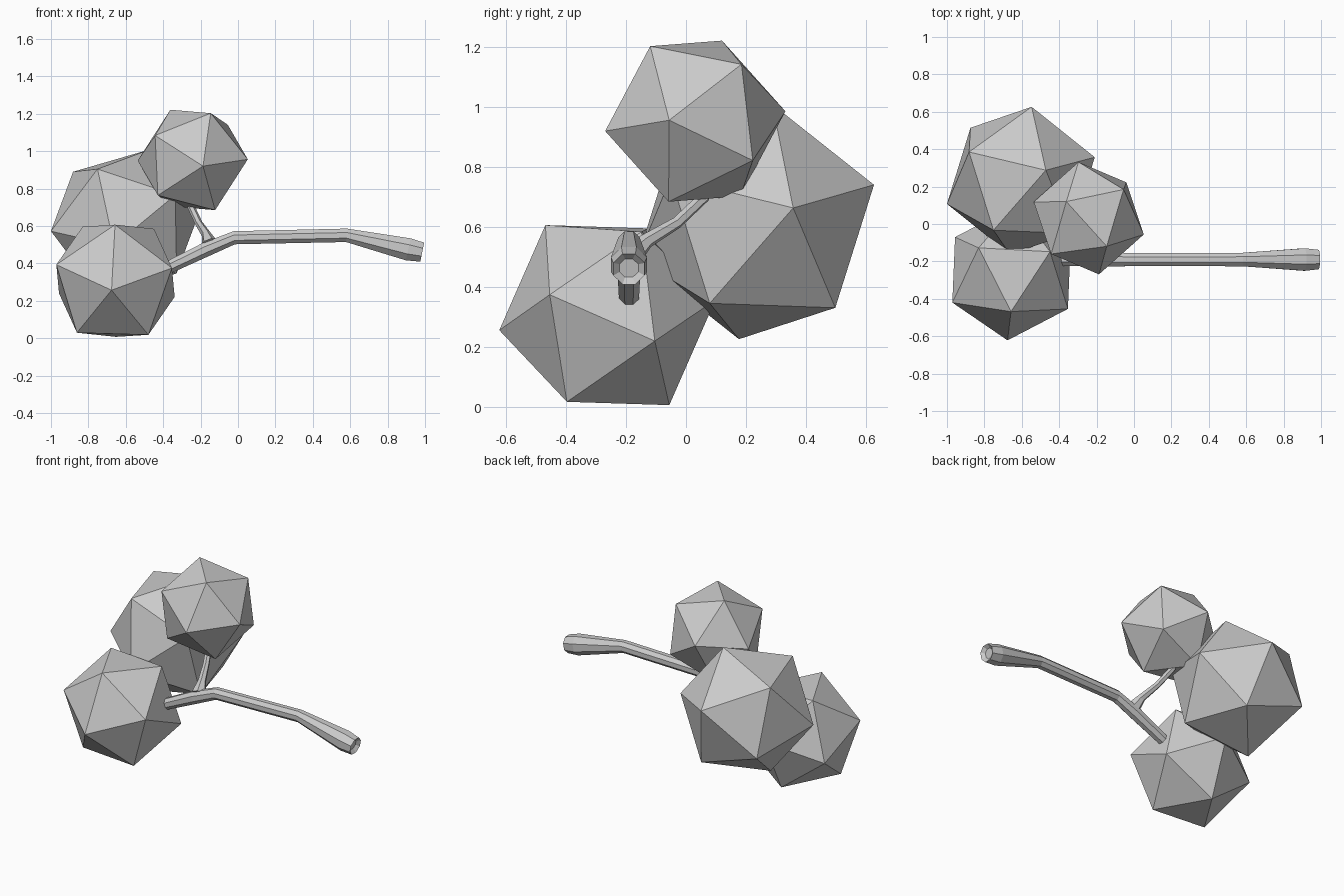
import bpy, bmesh, math
from mathutils import Vector, Matrix

if "Cube" in bpy.data.objects:
    bpy.data.objects.remove(bpy.data.objects["Cube"])


def finish(name, bm):
    bmesh.ops.recalc_face_normals(bm, faces=bm.faces)
    me = bpy.data.meshes.new(name)
    bm.to_mesh(me)
    bm.free()
    ob = bpy.data.objects.new(name, me)
    bpy.context.collection.objects.link(ob)
    return ob


def foliage(name, centre, radius, apex, neighbour):
    """Icosahedron with its pole at apex and one ring corner towards neighbour."""
    c = Vector(centre)
    z = (Vector(apex) - c).normalized()
    x = Vector(neighbour) - c
    x = (x - z * x.dot(z)).normalized()
    y = z.cross(x)
    rot = Matrix((x, y, z)).transposed().to_4x4()
    bm = bmesh.new()
    bmesh.ops.create_icosphere(bm, subdivisions=1, radius=radius,
                               matrix=Matrix.Translation(c) @ rot)
    return finish(name, bm)


def limb(name, stations, sides, recess=0.0):
    """Tapered faceted tube through (x, y, z, radius); recess hollows the last end."""
    pts = [Vector(s[:3]) for s in stations]
    bm = bmesh.new()
    rings = []

    def ring(p, t, r):
        side = Vector((0, 0, 1)).cross(t).normalized()
        up = t.cross(side)
        angles = [2 * math.pi * (i + 0.5) / sides for i in range(sides)]
        rings.append([bm.verts.new(p + (side * math.cos(a) + up * math.sin(a)) * r)
                      for a in angles])

    for i, p in enumerate(pts):
        t = (pts[min(i + 1, len(pts) - 1)] - pts[max(i - 1, 0)]).normalized()
        ring(p, t, stations[i][3])
    if recess:
        ring(pts[-1] - t * recess, t, stations[-1][3] * 0.6)
    for a, b in zip(rings, rings[1:]):
        for i in range(sides):
            j = (i + 1) % sides
            bm.faces.new((a[i], a[j], b[j], b[i]))
    bm.faces.new(rings[0])
    bm.faces.new(rings[-1])
    return finish(name, bm)


# Three foliage clumps
foliage("foliage_front", (-0.655, -0.262, 0.307), 0.364,
        (-0.676, -0.62, 0.257), (-0.353, -0.455, 0.375))
foliage("foliage_top", (-0.242, 0.031, 0.953), 0.307,
        (-0.187, -0.27, 0.92), (0.053, -0.05, 0.957))
foliage("foliage_back", (-0.605, 0.232, 0.618), 0.417,
        (-1.0, 0.107, 0.572), (-0.749, -0.032, 0.904))

# Bent trunk lying along x, with a flared hollow foot
limb("trunk", [
    (-0.42, -0.19, 0.355, 0.035), (-0.17, -0.19, 0.475, 0.042),
    (-0.02, -0.19, 0.537, 0.038), (0.58, -0.19, 0.55, 0.039),
    (0.91, -0.19, 0.475, 0.065), (0.985, -0.19, 0.46, 0.056)], 8, recess=0.02)

# Side branch rising into the top clump
limb("branch", [
    (-0.15, -0.19, 0.50, 0.045), (-0.17, -0.13, 0.555, 0.025),
    (-0.21, -0.03, 0.615, 0.02), (-0.25, 0.06, 0.70, 0.02),
    (-0.26, 0.08, 0.78, 0.018)], 6)
